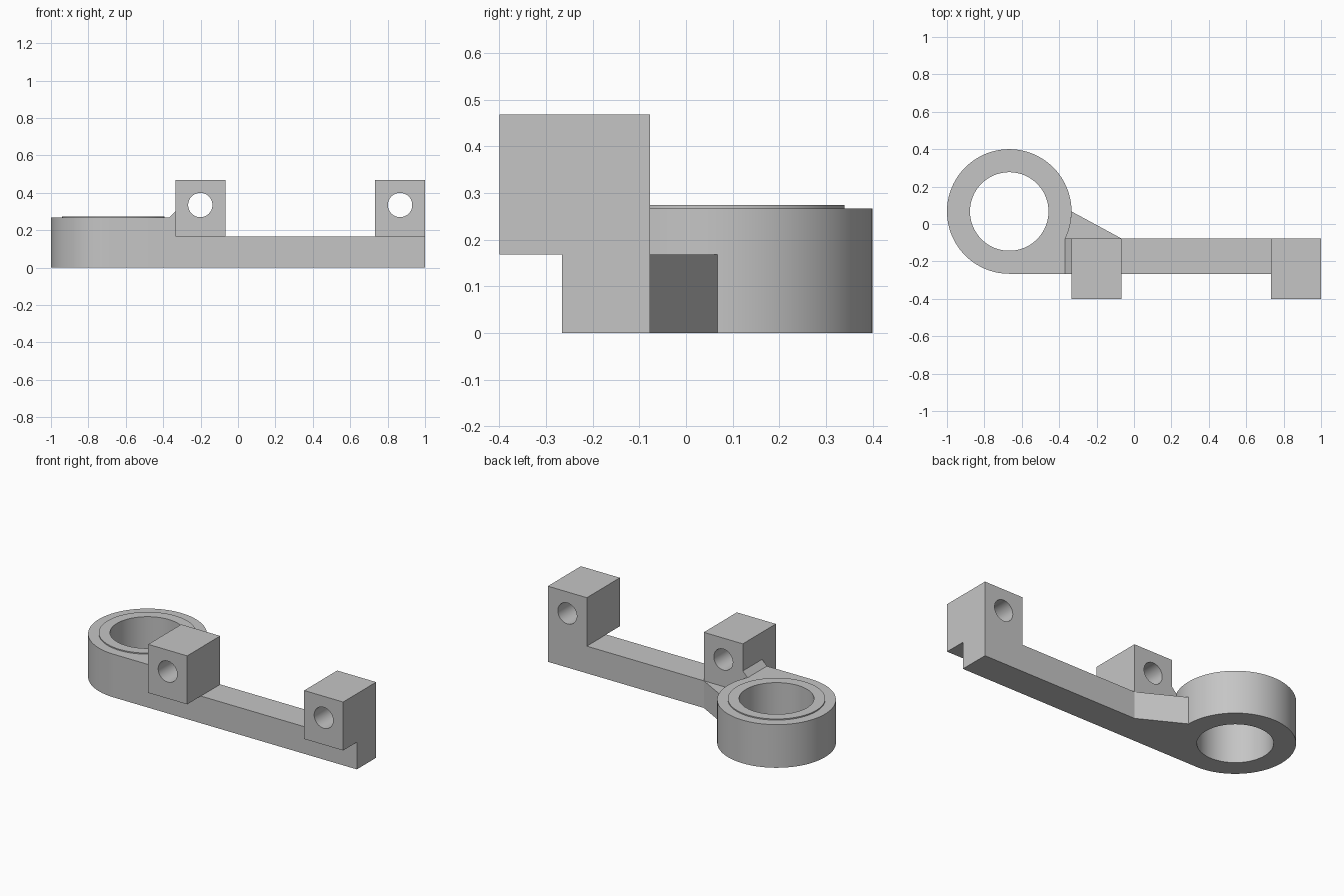
import bpy
import bmesh
from math import asin, cos, sin, pi, radians
from mathutils import Vector

if "Cube" in bpy.data.objects:
    bpy.data.objects.remove(bpy.data.objects["Cube"], do_unlink=True)

grey = bpy.data.materials.new("matte_grey")
grey.use_nodes = True
colour = (0.56, 0.56, 0.56, 1)
grey.diffuse_color = colour
grey.node_tree.nodes["Principled BSDF"].inputs["Base Color"].default_value = colour

# Shared dimensions
EYE_X, EYE_Y, EYE_R, BORE_R, RIM_R = -0.667, 0.067, 0.333, 0.21, 0.273
FRONT, BACK, LUG_FRONT = -0.266, -0.077, -0.40
EYE_TOP, ARM_TOP, LUG_TOP = 0.267, 0.168, 0.468
LUG_X, LUG_W = -0.335, 0.267
JOIN = asin((BACK - EYE_Y) / EYE_R)


def arc(cx, cy, r, start, end, steps):
    angles = [start + (end - start) * i / steps for i in range(steps + 1)]
    return [(cx + r * cos(a), cy + r * sin(a)) for a in angles]


def circle(cx, cy, r, steps=96):
    return arc(cx, cy, r, 0, 2 * pi, steps)[:-1]


def prism(name, outline, low, high, axis="z"):
    """Extrude an outline along z (x, y points) or along y (x, z points)."""
    def place(p, d):
        return (p[0], p[1], d) if axis == "z" else (p[0], d, p[1])
    bm = bmesh.new()
    face = bm.faces.new([bm.verts.new(place(p, low)) for p in outline])
    swept = bmesh.ops.extrude_face_region(bm, geom=[face])["geom"]
    shift = Vector(place((0, 0), high - low))
    bmesh.ops.translate(bm, vec=shift,
                        verts=[g for g in swept if isinstance(g, bmesh.types.BMVert)])
    bmesh.ops.recalc_face_normals(bm, faces=bm.faces)
    mesh = bpy.data.meshes.new(name)
    bm.to_mesh(mesh)
    bm.free()
    mesh.materials.append(grey)
    obj = bpy.data.objects.new(name, mesh)
    bpy.context.collection.objects.link(obj)
    return obj


def drill(obj, cutter):
    """Cut a hole, keep the resulting mesh and discard the cutter."""
    cutter.hide_render = True
    mod = obj.modifiers.new("hole", "BOOLEAN")
    mod.operation, mod.solver, mod.object = "DIFFERENCE", "EXACT", cutter
    bpy.context.view_layer.update()
    graph = bpy.context.evaluated_depsgraph_get()
    mesh = bpy.data.meshes.new_from_object(obj.evaluated_get(graph))
    obj.modifiers.clear()
    obj.data = mesh
    bpy.data.objects.remove(cutter, do_unlink=True)


# Round eye with its straight-sided neck
eye_outline = arc(EYE_X, EYE_Y, EYE_R, JOIN, 1.5 * pi, 96)
eye_outline += [(LUG_X, FRONT), (LUG_X, BACK)]
eye = prism("eye_ring", eye_outline, 0, EYE_TOP)

# Thin raised rim around the bore
rim = prism("raised_rim", circle(EYE_X, EYE_Y, RIM_R), EYE_TOP, EYE_TOP + 0.007)
for part in (eye, rim):
    drill(part, prism("bore_cutter", circle(EYE_X, EYE_Y, BORE_R), -0.1, 0.5))

# Long arm with the slanted gusset that meets the eye
arm_outline = [(LUG_X, FRONT), (1, FRONT), (1, BACK), (LUG_X + LUG_W, BACK)]
arm_outline += arc(EYE_X, EYE_Y, EYE_R, 0, JOIN, 10) + [(LUG_X, BACK)]
arm = prism("arm_and_gusset", arm_outline, 0, ARM_TOP)

# Small sloped fillet between the neck and the inner lug
fillet = prism("fillet_wedge", [(LUG_X - 0.033, EYE_TOP), (LUG_X, EYE_TOP),
                                (LUG_X, EYE_TOP + 0.033)], FRONT, BACK, "y")

# Two drilled lugs overhanging the front of the arm
lugs = []
for name, x in (("inner_lug", LUG_X), ("outer_lug", 1 - LUG_W)):
    outline = [(x, ARM_TOP), (x + LUG_W, ARM_TOP), (x + LUG_W, LUG_TOP), (x, LUG_TOP)]
    lug = prism(name, outline, LUG_FRONT, BACK, "y")
    hole = circle(x + LUG_W / 2, 0.335, 0.065, 48)
    drill(lug, prism("pin_cutter", hole, LUG_FRONT - 0.1, BACK + 0.1, "y"))
    lugs.append(lug)

# Smooth the round walls, keep the corners crisp
bpy.ops.object.select_all(action="DESELECT")
for part in [eye, rim, arm, fillet] + lugs:
    part.select_set(True)
bpy.context.view_layer.objects.active = eye
bpy.ops.object.shade_smooth_by_angle(angle=radians(25))
